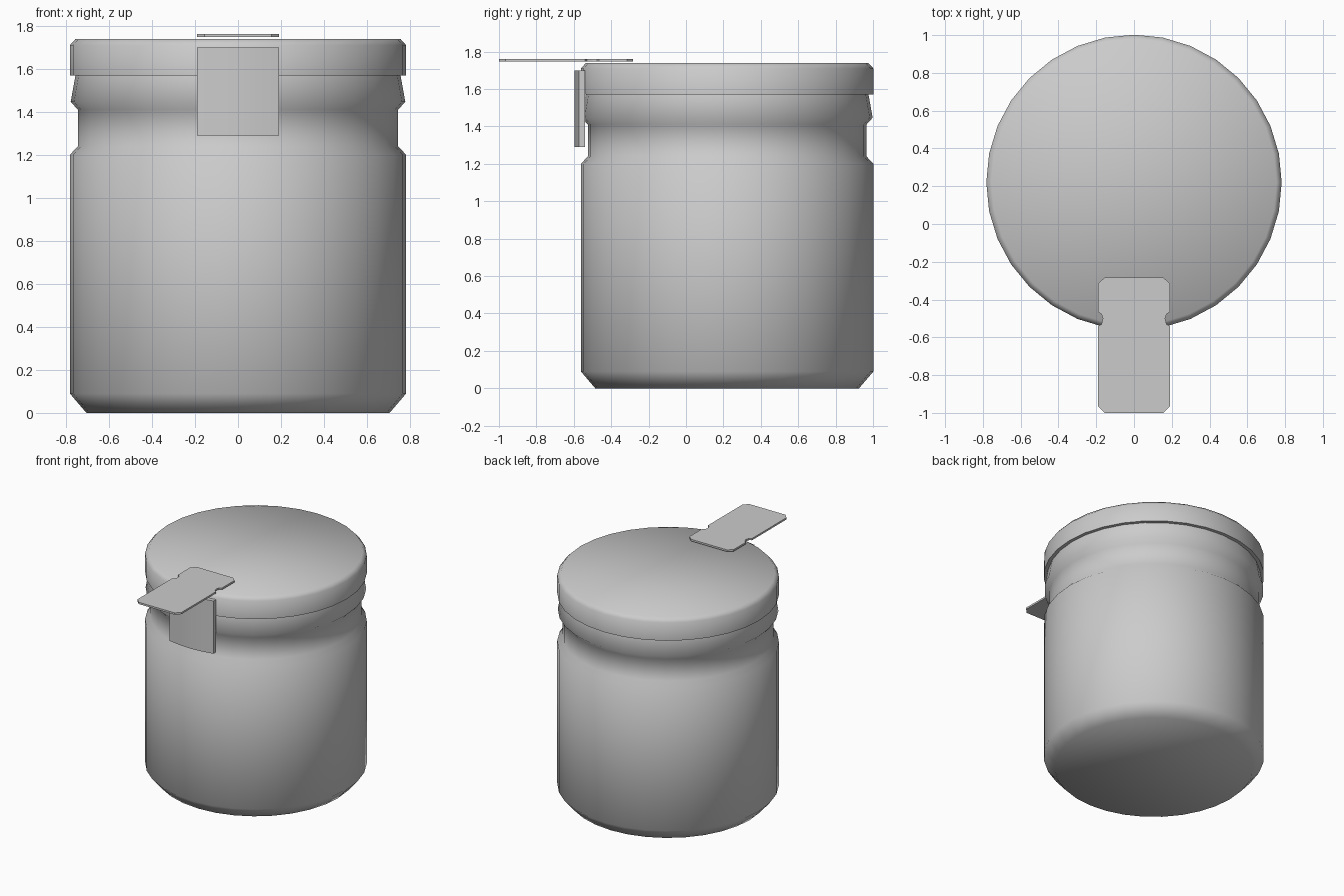
import bpy, bmesh, math

if "Cube" in bpy.data.objects:
    bpy.data.objects.remove(bpy.data.objects["Cube"])

CY = 0.22      # jar axis offset in y
SIDES = 32


def make_object(name, bm, smooth=None):
    bmesh.ops.recalc_face_normals(bm, faces=bm.faces)
    mesh = bpy.data.meshes.new(name)
    bm.to_mesh(mesh)
    bm.free()
    ob = bpy.data.objects.new(name, mesh)
    bpy.context.collection.objects.link(ob)
    if smooth is not None:
        bpy.ops.object.select_all(action='DESELECT')
        ob.select_set(True)
        bpy.context.view_layer.objects.active = ob
        bpy.ops.object.shade_smooth_by_angle(angle=math.radians(smooth))
    return ob


def lathe(name, profile, smooth):
    """Revolve (radius, z) points around the jar axis and cap both ends."""
    bm = bmesh.new()
    rings = []
    for r, z in profile:
        rings.append([bm.verts.new((r * math.cos(2 * math.pi * i / SIDES),
                                    CY + r * math.sin(2 * math.pi * i / SIDES), z))
                      for i in range(SIDES)])
    for a, b in zip(rings, rings[1:]):
        for i in range(SIDES):
            j = (i + 1) % SIDES
            bm.faces.new((a[i], a[j], b[j], b[i]))
    bm.faces.new(rings[0])
    bm.faces.new(rings[-1])
    return make_object(name, bm, smooth)


def prism(name, outline, z0, z1, smooth=None):
    """Extrude an xy outline from z0 up to z1."""
    bm = bmesh.new()
    face = bm.faces.new([bm.verts.new((x, y, z0)) for x, y in outline])
    new = bmesh.ops.extrude_face_region(bm, geom=[face])['geom']
    bmesh.ops.translate(bm, vec=(0, 0, z1 - z0),
                        verts=[v for v in new if isinstance(v, bmesh.types.BMVert)])
    return make_object(name, bm, smooth)


# Jar body with bevelled base, recessed neck and flared collar
lathe("jar_body", [(0.705, 0), (0.782, 0.09), (0.782, 1.2), (0.745, 1.24),
                   (0.745, 1.41), (0.778, 1.447), (0.755, 1.575)], 60)

# Lid with a sharp lower rim and a soft top edge
lathe("lid", [(0.782, 1.57), (0.782, 1.71), (0.755, 1.74)], 60)

# Curved clasp plate hugging the front of the jar
half = 0.19
xs = [half * k / 2 for k in range(-2, 3)]
outer = [(x, CY - math.sqrt(0.815 ** 2 - x * x)) for x in xs]
inner = [(x, CY - math.sqrt(0.783 ** 2 - x * x)) for x in reversed(xs)]
prism("clasp_plate", outer + inner, 1.29, 1.70, 30)

# Flat lever tab on the lid: clipped corners and a notch on each side
right = [(0.155, -1.0), (0.19, -0.965), (0.19, -0.54), (0.172, -0.53),
         (0.165, -0.50), (0.172, -0.477), (0.19, -0.465), (0.19, -0.315),
         (0.155, -0.283)]
left = [(-x, y) for x, y in reversed(right)]
prism("lever_tab", right + left, 1.748, 1.762)
